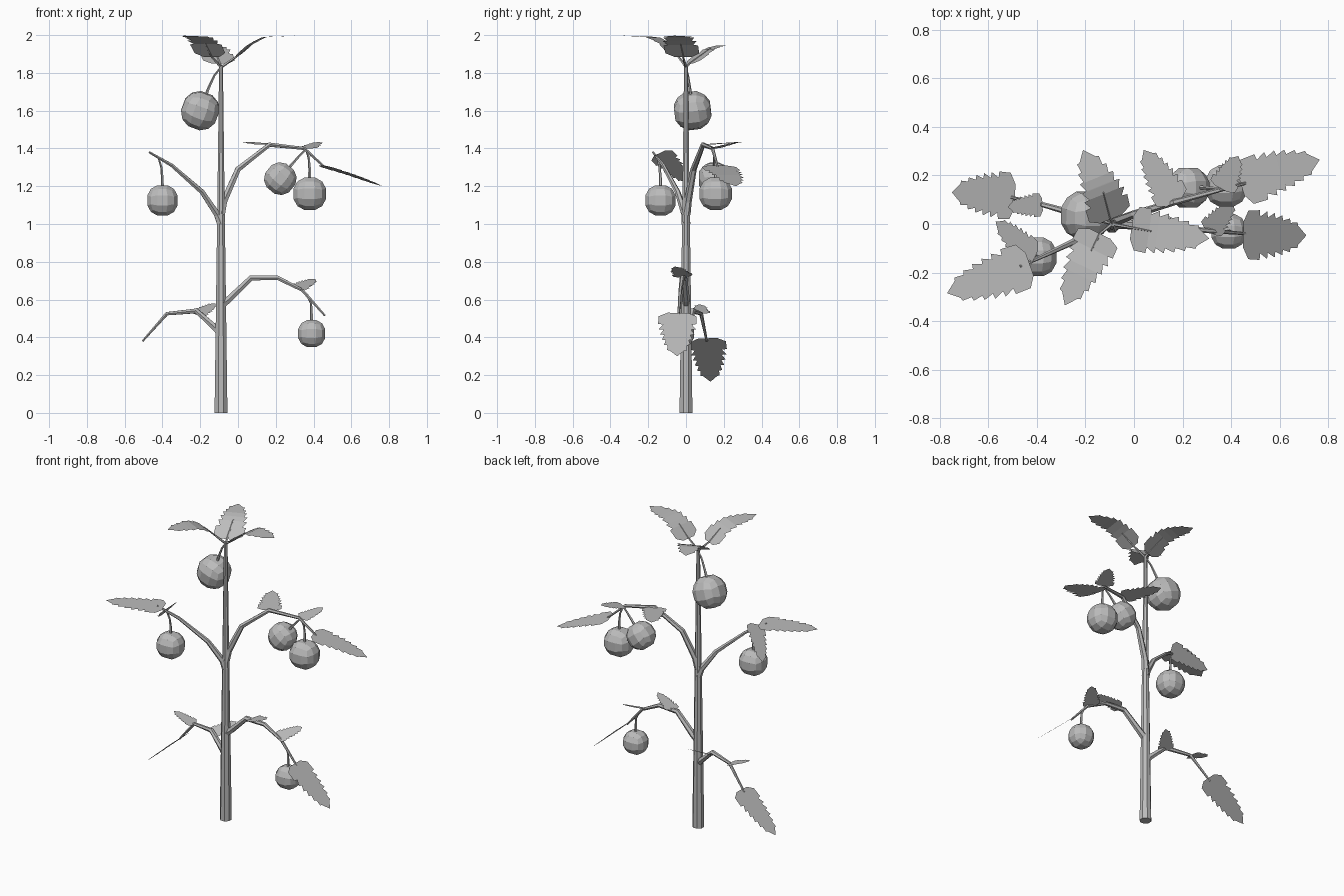
import bpy, bmesh, math
from mathutils import Vector as V, Matrix

if "Cube" in bpy.data.objects:
    bpy.data.objects.remove(bpy.data.objects["Cube"])

grey = bpy.data.materials.new("plain_grey")
grey.diffuse_color = (0.5, 0.5, 0.5, 1)
grey.use_nodes = True
grey.node_tree.nodes["Principled BSDF"].inputs["Base Color"].default_value = grey.diffuse_color


def finish(name, bm):
    bmesh.ops.remove_doubles(bm, verts=bm.verts, dist=1e-5)
    me = bpy.data.meshes.new(name)
    bm.to_mesh(me)
    bm.free()
    me.materials.append(grey)
    ob = bpy.data.objects.new(name, me)
    bpy.context.collection.objects.link(ob)


def tube(name, pts, r0, r1, sides=6):
    """Tapered low-poly tube along a path."""
    bm = bmesh.new()
    pts = [V(p) for p in pts]
    n = len(pts)
    rings = []
    for i, p in enumerate(pts):
        t = (pts[min(i + 1, n - 1)] - pts[max(i - 1, 0)]).normalized()
        u = t.cross(V((0, 1, 0))).normalized()
        w = t.cross(u)
        r = r0 + (r1 - r0) * i / (n - 1)
        angles = [2 * math.pi * (k + .5) / sides for k in range(sides)]
        rings.append([bm.verts.new(p + r * (u * math.cos(a) + w * math.sin(a))) for a in angles])
    for a, b in zip(rings, rings[1:]):
        for k in range(sides):
            m = (k + 1) % sides
            bm.faces.new((a[k], a[m], b[m], b[k]))
    bm.faces.new(rings[0][::-1])
    bm.faces.new(rings[-1])
    bmesh.ops.recalc_face_normals(bm, faces=bm.faces)
    finish(name, bm)


def along(pts, t):
    """Point at fraction t of a polyline's length."""
    lens = [(b - a).length for a, b in zip(pts, pts[1:])]
    d = t * sum(lens)
    for a, b, l in zip(pts, pts[1:], lens):
        if d <= l + 1e-6:
            return a.lerp(b, d / l)
        d -= l
    return pts[-1]


# serrated leaf outline: (fraction along leaf, fraction of half width)
OUTLINE = [(0, .5), (.08, .95)]
for i in range(6):
    t = .26 + .12 * i
    e = 1 - .72 * t ** 2.5
    OUTLINE += [(t, e), (t + .01, e * .74)]
OUTLINE.append((1, 0))


def leaf(name, pts, width, side=None):
    pts = [V(p) for p in pts]
    d = (pts[-1] - pts[0]).normalized()
    s = V(side) if side else V((0, 0, 1)).cross(d)
    s = (s - d * s.dot(d)).normalized()
    bm = bmesh.new()
    rows = []
    for t, w in OUTLINE:
        c = along(pts, t)
        rows.append([bm.verts.new(c + s * (k * w * width / 2)) for k in (-1, 0, 1)])
    for a, b in zip(rows, rows[1:]):
        for k in (0, 1):
            bm.faces.new((a[k], b[k], b[k + 1], a[k + 1]))
    bmesh.ops.recalc_face_normals(bm, faces=bm.faces)
    if sum(f.normal.z for f in bm.faces) < 0:
        bmesh.ops.reverse_faces(bm, faces=bm.faces)
    finish(name, bm)


def fruit(name, centre, r, stem):
    """Faceted cube-sphere hanging on a curved stem."""
    c = V(centre)
    stem = [V(p) for p in stem]
    up = (stem[-1] - c).normalized()
    rot = V((0, 0, 1)).rotation_difference(up).to_matrix()
    bm = bmesh.new()
    bmesh.ops.create_cube(bm, size=2)
    bmesh.ops.subdivide_edges(bm, edges=bm.edges[:], cuts=2, use_grid_fill=True)
    for v in bm.verts:
        v.co = c + rot @ (v.co.normalized() * r * 1.03)
    finish(name, bm)
    tube(name + "_stem", stem + [c + up * r * .9], .005, .009, 5)


# trunk
tube("trunk", [(-.09, 0, 0), (-.09, 0, .6), (-.09, 0, 1.2), (-.09, 0, 1.84)], .037, .011, 8)

# branches
tube("upper_right_branch", [(-.09, 0, 1.05), (-.075, .01, 1.12), (0, .04, 1.29), (.166, .09, 1.42),
                            (.35, .14, 1.40), (.46, .168, 1.30)], .024, .006)
tube("upper_left_branch", [(-.09, 0, 1.0), (-.11, -.005, 1.05), (-.19, -.045, 1.17), (-.35, -.12, 1.31),
                           (-.47, -.175, 1.38)], .024, .006)
tube("lower_right_branch", [(-.09, 0, .57), (-.05, 0, .60), (.07, -.01, .715), (.21, -.02, .715),
                            (.34, -.03, .65), (.46, -.04, .515)], .024, .006)
tube("lower_left_branch", [(-.09, 0, .42), (-.12, .01, .45), (-.22, .035, .54), (-.377, .08, .525),
                           (-.505, .11, .38)], .024, .006)

# large leaves at the branch ends
leaf("upper_right_leaf", [(.44, .165, 1.31), (.60, .22, 1.26), (.765, .265, 1.20)], .2)
leaf("upper_left_leaf", [(-.43, -.165, 1.38), (-.77, -.285, 1.38)], .2)
leaf("lower_right_leaf", [(.45, -.045, .53), (.71, -.047, .30)], .21, (0, 1, 0))
leaf("lower_left_leaf", [(-.49, .115, .395), (-.75, .13, .165)], .2, (0, 1, 0))

# small side leaves
SIDE_LEAVES = [
    ((.166, .09, 1.42), (.04, .305, 1.435), .15, None),
    ((.36, .145, 1.40), (.43, .28, 1.435), .12, None),
    ((-.41, -.14, 1.375), (-.57, .01, 1.22), .14, (0, 1, 0)),
    ((.10, -.01, .72), (.25, -.06, .775), .11, (0, 1, 0)),
    ((.31, -.03, .66), (.41, .09, .71), .11, (1, 0, 0)),
    ((-.377, .08, .525), (-.52, .07, .575), .1, (0, 1, 0)),
    ((-.22, .035, .52), (-.12, .155, .58), .1, (1, 0, 0)),
]
for i, (a, b, w, s) in enumerate(SIDE_LEAVES):
    leaf("side_leaf_%d" % (i + 1), [a, b], w, s)

# crown of three arching leaves
CROWN = [
    [(-.01, -.015, 1.885), (.07, -.03, 1.955), (.14, -.04, 1.99), (.31, -.06, 1.997)],
    [(-.14, -.04, 1.885), (-.175, -.11, 1.96), (-.21, -.18, 1.99), (-.285, -.335, 1.997)],
    [(-.095, .02, 1.85), (-.125, .13, 1.93), (-.15, .18, 1.945), (-.21, .305, 1.945)],
]
for i, path in enumerate(CROWN):
    leaf("crown_leaf_%d" % (i + 1), path, .19)
    tube("crown_stalk_%d" % (i + 1), [(-.09, 0, 1.83), path[0], path[1]], .008, .003, 5)

# fruits
fruit("fruit_top", (-.20, .035, 1.6), .103, [(-.09, 0, 1.83), (-.125, .01, 1.785), (-.155, .02, 1.72)])
fruit("fruit_right_outer", (.38, .157, 1.16), .092, [(.36, .143, 1.395), (.375, .155, 1.35), (.38, .157, 1.29)])
fruit("fruit_right_inner", (.224, .15, 1.24), .087, [(.36, .143, 1.395), (.325, .148, 1.36), (.29, .15, 1.32)])
fruit("fruit_left", (-.40, -.135, 1.125), .086, [(-.42, -.15, 1.35), (-.405, -.14, 1.3), (-.40, -.135, 1.24)])
fruit("fruit_low", (.39, -.03, .42), .077, [(.365, -.03, .625), (.387, -.03, .58), (.39, -.03, .52)])
